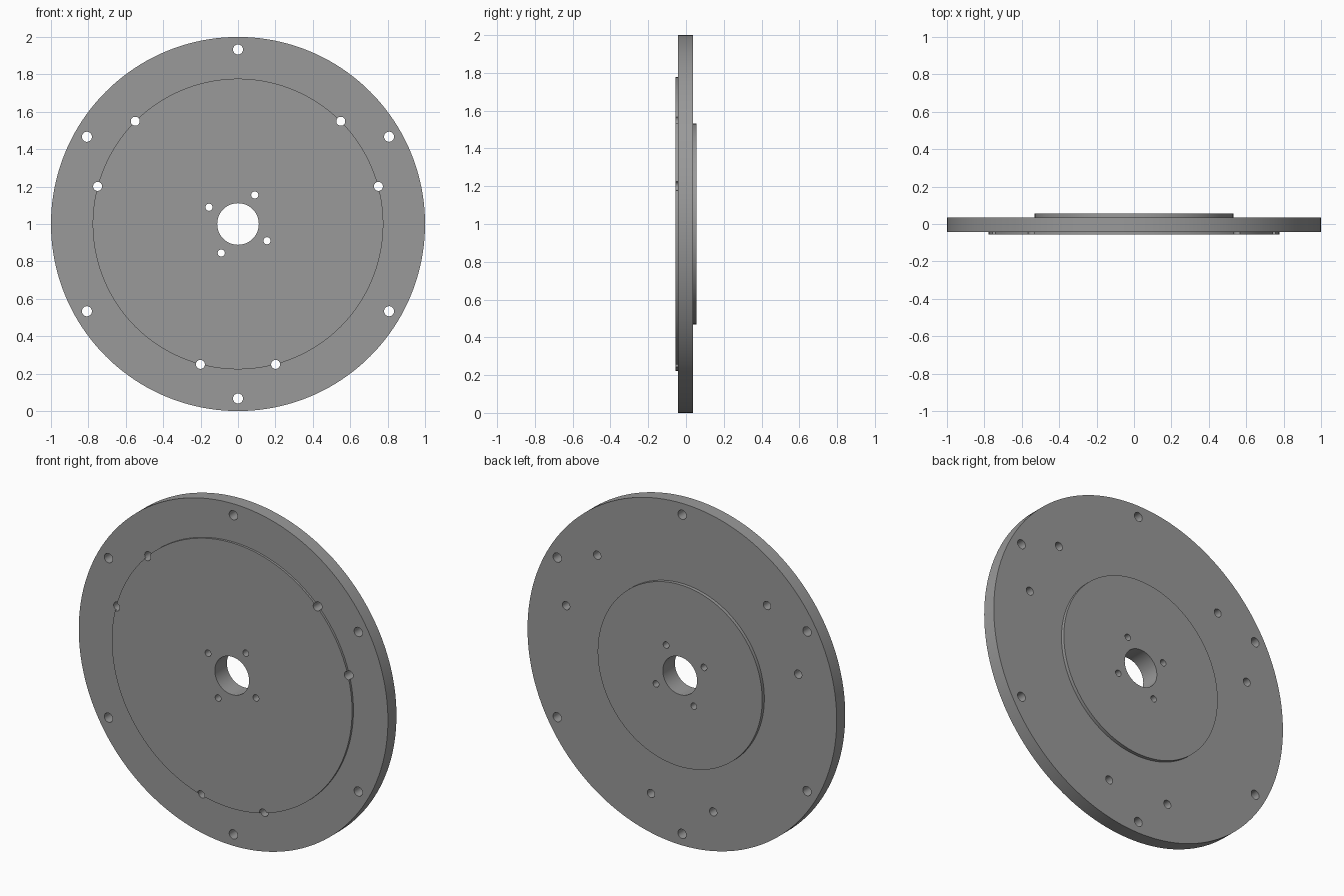
import bpy, bmesh
from math import cos, sin, pi, radians

if "Cube" in bpy.data.objects:
    bpy.data.objects.remove(bpy.data.objects["Cube"])

CZ = 1.0  # height of the disc axis


def ring_point(r, a, y):
    return (r * cos(a), y, CZ + r * sin(a))


def make_object(name, bm):
    bmesh.ops.recalc_face_normals(bm, faces=bm.faces[:])
    mesh = bpy.data.meshes.new(name)
    bm.to_mesh(mesh)
    bm.free()
    ob = bpy.data.objects.new(name, mesh)
    bpy.context.collection.objects.link(ob)
    return ob


# Stepped flange turned around the y axis: front pad, main disc, rear boss, bore
profile = [(0.111, -0.056), (0.777, -0.056), (0.777, -0.043), (1.0, -0.043),
           (1.0, 0.036), (0.532, 0.036), (0.532, 0.056), (0.111, 0.056)]
N = 160
bm = bmesh.new()
rings = [[bm.verts.new(ring_point(r, 2 * pi * i / N, y)) for i in range(N)]
         for r, y in profile]
for k in range(len(rings)):
    a, b = rings[k], rings[(k + 1) % len(rings)]
    for i in range(N):
        j = (i + 1) % N
        bm.faces.new((a[i], a[j], b[j], b[i]))
flange = make_object("flange_disc", bm)

# Dark grey metal
metal = bpy.data.materials.new("dark_grey")
metal.diffuse_color = (0.32, 0.32, 0.32, 1.0)
metal.use_nodes = True
metal.node_tree.nodes["Principled BSDF"].inputs["Base Color"].default_value = metal.diffuse_color
flange.data.materials.append(metal)

# Bolt hole cutters: (circle radius, hole radius, angles)
patterns = [
    (0.933, 0.027, [30 + 60 * k for k in range(6)]),
    (0.777, 0.024, [30 + 120 * k + s for k in range(3) for s in (-15, 15)]),
    (0.179, 0.019, [60 + 90 * k for k in range(4)]),
]
S = 32
bm = bmesh.new()
for circle_r, hole_r, angles in patterns:
    for deg in angles:
        cx, _, cz = ring_point(circle_r, radians(deg), 0)
        ends = [[bm.verts.new((cx + hole_r * cos(2 * pi * (i + 0.37) / S), y,
                               cz + hole_r * sin(2 * pi * (i + 0.37) / S)))
                 for i in range(S)] for y in (-0.2, 0.2)]
        for e in ends:
            bm.faces.new(e)
        for i in range(S):
            j = (i + 1) % S
            bm.faces.new((ends[0][i], ends[0][j], ends[1][j], ends[1][i]))
cutter = make_object("hole_cutter", bm)
cutter.data.materials.append(metal)
cutter.hide_render = True

# Drill the holes
mod = flange.modifiers.new("holes", 'BOOLEAN')
mod.operation = 'DIFFERENCE'
mod.solver = 'EXACT'
mod.object = cutter
bpy.context.view_layer.objects.active = flange
flange.select_set(True)
cutter.select_set(False)
bpy.ops.object.modifier_apply(modifier=mod.name)
bpy.data.objects.remove(cutter)
bpy.ops.object.shade_smooth_by_angle(angle=radians(30))
